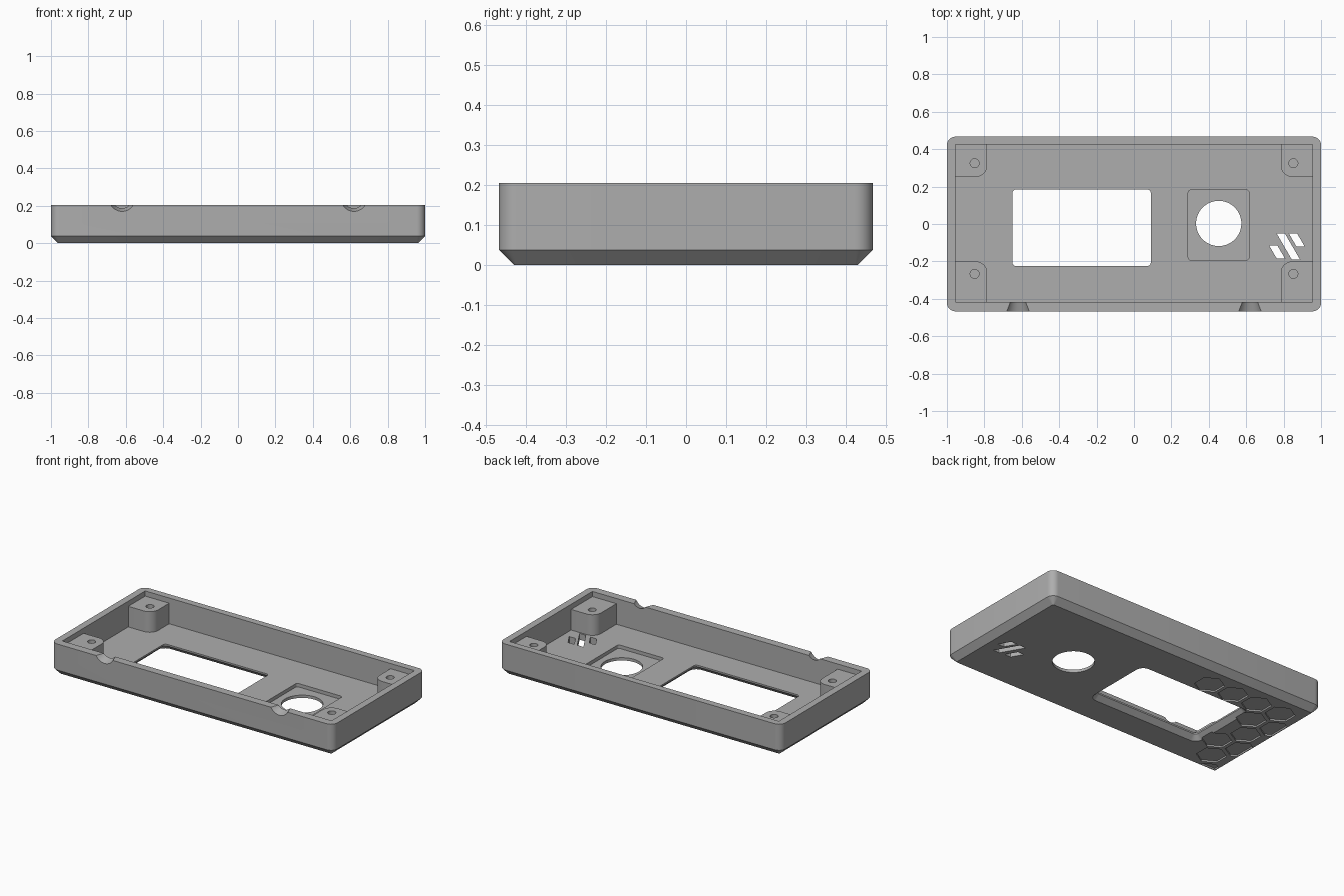
import bpy, math
from mathutils import Matrix, Vector

if "Cube" in bpy.data.objects:
    bpy.data.objects.remove(bpy.data.objects["Cube"], do_unlink=True)

grey = bpy.data.materials.new("plain grey")
grey.use_nodes = True
grey.diffuse_color = (0.42, 0.42, 0.42, 1)
grey.node_tree.nodes["Principled BSDF"].inputs["Base Color"].default_value = (0.42, 0.42, 0.42, 1)


def rounded(x0, x1, y0, y1, radii, grow=0.0, steps=8):
    """Rounded rectangle outline; radii run from the +x+y corner anticlockwise."""
    pts = []
    corners = [(x1, y1, -1, -1), (x0, y1, 1, -1), (x0, y0, 1, 1), (x1, y0, -1, 1)]
    for i, ((cx, cy, sx, sy), r) in enumerate(zip(corners, radii)):
        if r == 0:
            pts.append((cx - sx * grow, cy - sy * grow))
            continue
        for k in range(steps + 1):
            a = math.pi / 2 * (i + k / steps)
            pts.append((cx + sx * r + (r + grow) * math.cos(a),
                        cy + sy * r + (r + grow) * math.sin(a)))
    return pts


def polygon(cx, cy, r, n, turn=0.0):
    return [(cx + r * math.cos(turn + math.tau * k / n),
             cy + r * math.sin(turn + math.tau * k / n)) for k in range(n)]


def loft(name, *levels):
    """Closed solid through matching outlines, each given as (height, outline)."""
    n = len(levels[0][1])
    verts = [(x, y, z) for z, outline in levels for x, y in outline]
    faces = [tuple(reversed(range(n))), tuple(range(len(verts) - n, len(verts)))]
    for b in range(0, len(verts) - n, n):
        faces += [(b + i, b + (i + 1) % n, b + n + (i + 1) % n, b + n + i) for i in range(n)]
    mesh = bpy.data.meshes.new(name)
    mesh.from_pydata(verts, [], faces)
    mesh.materials.append(grey)
    ob = bpy.data.objects.new(name, mesh)
    bpy.context.collection.objects.link(ob)
    return ob


def activate(ob):
    bpy.ops.object.select_all(action='DESELECT')
    ob.select_set(True)
    bpy.context.view_layer.objects.active = ob


def combine(ob, tool, operation='DIFFERENCE'):
    activate(ob)
    mod = ob.modifiers.new("cut", 'BOOLEAN')
    mod.operation, mod.solver, mod.object = operation, 'EXACT', tool
    bpy.ops.object.modifier_apply(modifier=mod.name)
    bpy.data.objects.remove(tool, do_unlink=True)


FLOOR, RIM = 0.04, 0.205
BOX = (-1, 1, -0.467, 0.467)

# Outer shell with rounded corners and a chamfered lower edge
shell = loft("case_shell",
             (0, rounded(*BOX, [0.045] * 4, -0.038)),
             (0.038, rounded(*BOX, [0.045] * 4)),
             (RIM, rounded(*BOX, [0.045] * 4)))
cavity = rounded(-0.955, 0.955, -0.416, 0.424, [0] * 4)
combine(shell, loft("cavity", (FLOOR, cavity), (0.3, cavity)))

# Screen window, flared towards the underside
window = (-0.65, 0.09, -0.225, 0.185)
flare = [(z, rounded(*window, [0.02] * 4, g)) for z, g in ((-0.01, 0.04), (0.03, 0), (0.1, 0))]
combine(shell, loft("window", *flare))

# Knob recess and round hole
recess = rounded(0.29, 0.615, -0.193, 0.182, [0.015] * 4)
combine(shell, loft("recess", (0.018, recess), (0.1, recess)))
hole = polygon(0.453, 0.003, 0.121, 64)
combine(shell, loft("knob_hole", (-0.1, hole), (0.1, hole)))

# Plain slanted vent slots
for x, y, length in ((0.765, -0.15, 0.07), (0.825, -0.12, 0.14), (0.87, -0.085, 0.07)):
    dx, dy, w = 0.29 * length, 0.5 * length, 0.022
    slot = [(x + dx - w, y - dy), (x + dx + w, y - dy), (x - dx + w, y + dy), (x - dx - w, y + dy)]
    combine(shell, loft("vent", (-0.1, slot), (0.1, slot)))

# Shallow honeycomb recesses on the underside, trimmed to its flat area
rows = [(0.30, (-0.31, -0.485, -0.66, -0.835)), (0.148, (-0.748, -0.923)), (-0.004, (-0.835,)),
        (-0.156, (-0.748, -0.923)), (-0.308, (-0.835,)), (-0.46, (-0.923,))]
for y, xs in rows:
    for x in xs:
        cell = polygon(x, y, 0.088, 6, math.pi / 6)
        tool = loft("cell", (-0.05, cell), (0.01, cell))
        limit = rounded(-0.957, 0.957, -0.424, 0.424, [0] * 4)
        combine(tool, loft("limit", (-0.1, limit), (0.1, limit)), 'INTERSECT')
        combine(shell, tool)

# Tapered cable notches in the front rim
for x in (-0.62, 0.62):
    notch = loft("notch", (0, polygon(0, 0, 0.0723, 48)), (0.075, polygon(0, 0, 0.048, 48)))
    notch.data.transform(Matrix.Translation(Vector((x, -0.477, RIM + 0.034)))
                         @ Matrix.Rotation(-math.pi / 2, 4, 'X'))
    combine(shell, notch)

# Corner screw posts, each with a blind hole
posts = []
for side, sx in (("right", -1), ("left", 1)):
    for end, y0, y1, hy in (("front", -0.43, -0.2, -0.267), ("back", 0.252, 0.44, 0.325)):
        x0, x1 = sorted((sx * 0.785, sx * 0.97))
        radii = [0] * 4
        radii[{(1, "back"): 2, (1, "front"): 1, (-1, "back"): 3, (-1, "front"): 0}[(sx, end)]] = 0.06
        outline = rounded(x0, x1, y0, y1, radii)
        post = loft(f"{end}_{side}_screw_post", (FLOOR - 0.005, outline), (0.172, outline))
        bore = polygon(sx * 0.852, hy, 0.024, 24)
        combine(post, loft("bore", (0.06, bore), (0.3, bore)))
        posts.append(post)

for ob in [shell] + posts:
    activate(ob)
    bpy.ops.object.shade_smooth_by_angle(angle=math.radians(30))
